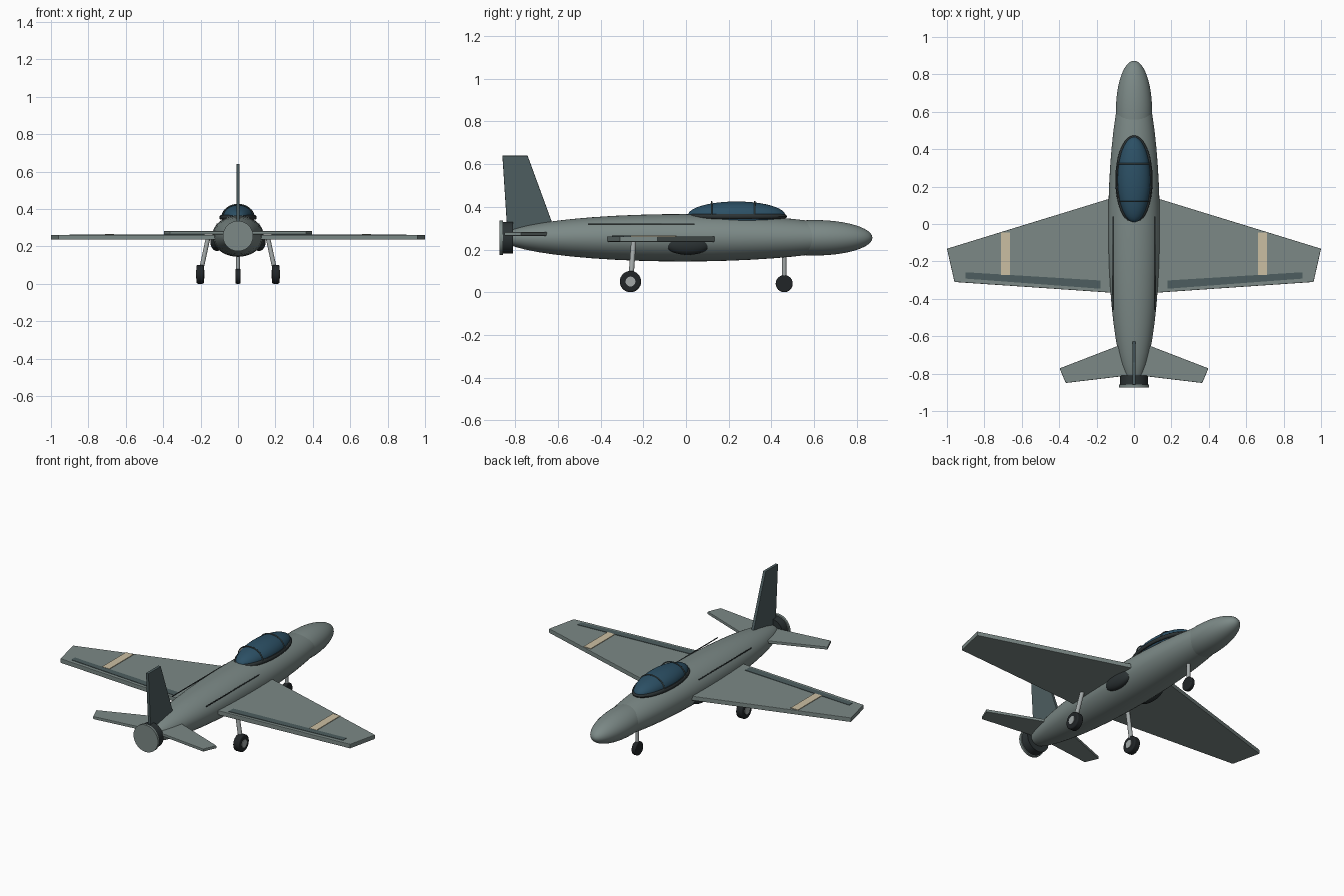
import bpy, bmesh, math
from mathutils import Vector

if "Cube" in bpy.data.objects:
    bpy.data.objects.remove(bpy.data.objects["Cube"])


def mat(name, rgb):
    m = bpy.data.materials.new(name)
    m.diffuse_color = (*rgb, 1)
    m.use_nodes = True
    m.node_tree.nodes["Principled BSDF"].inputs["Base Color"].default_value = m.diffuse_color
    return m


BODY = mat("body_paint", (0.20, 0.25, 0.24))
FIN = mat("control_surface_paint", (0.075, 0.11, 0.115))
DARK = mat("dark_metal", (0.025, 0.033, 0.035))
RUBBER = mat("rubber", (0.015, 0.018, 0.02))
GLASS = mat("canopy_glass", (0.025, 0.08, 0.13))
CREAM = mat("cream_marking", (0.6, 0.52, 0.36))
METAL = mat("light_metal", (0.36, 0.39, 0.39))


def finish(name, material, smooth=True):
    o = bpy.context.object
    o.name = name
    o.data.materials.append(material)
    bpy.ops.object.transform_apply(location=False, rotation=True, scale=True)
    if smooth:
        bpy.ops.object.shade_smooth_by_angle(angle=math.radians(40))
    return o


def ellipsoid(name, loc, radii, material):
    # poles lie along the y axis
    bpy.ops.mesh.primitive_uv_sphere_add(segments=40, ring_count=24, radius=1,
                                         rotation=(math.pi / 2, 0, 0))
    bpy.ops.object.transform_apply(rotation=True)
    o = bpy.context.object
    o.location, o.scale = loc, radii
    return finish(name, material)


def rod(name, a, b, r, material, bevel=0.0, verts=32):
    a, b = Vector(a), Vector(b)
    d = b - a
    bpy.ops.mesh.primitive_cylinder_add(vertices=verts, radius=r, depth=d.length,
                                        location=(a + b) / 2)
    o = bpy.context.object
    o.rotation_euler = d.to_track_quat('Z', 'Y').to_euler()
    finish(name, material)
    if bevel:
        m = o.modifiers.new("bevel", 'BEVEL')
        m.width, m.segments = bevel, 3
    return o


def slab(name, pts, axis, lo, hi, material, bevel=0.0):
    # flat outline extruded along z (plan view) or x (side view)
    bm = bmesh.new()
    place = (lambda p, t: (p[0], p[1], t)) if axis == 'z' else (lambda p, t: (t, p[0], p[1]))
    f = bm.faces.new([bm.verts.new(place(p, lo)) for p in pts])
    ext = bmesh.ops.extrude_face_region(bm, geom=[f])
    shift = Vector((0, 0, hi - lo)) if axis == 'z' else Vector((hi - lo, 0, 0))
    bmesh.ops.translate(bm, vec=shift,
                        verts=[g for g in ext['geom'] if isinstance(g, bmesh.types.BMVert)])
    bmesh.ops.recalc_face_normals(bm, faces=bm.faces)
    me = bpy.data.meshes.new(name)
    bm.to_mesh(me)
    bm.free()
    o = bpy.data.objects.new(name, me)
    bpy.context.collection.objects.link(o)
    me.materials.append(material)
    if bevel:
        m = o.modifiers.new("bevel", 'BEVEL')
        m.width, m.segments = bevel, 2
    return o


# fuselage and nose
ellipsoid("fuselage", (0, -0.015, 0.255), (0.138, 0.85, 0.111), BODY)
ellipsoid("nose", (0, 0.603, 0.255), (0.097, 0.27, 0.083), BODY)

# exhaust nozzle and end plate
rod("exhaust_nozzle", (0, -0.81, 0.255), (0, -0.86, 0.255), 0.074, DARK)
rod("exhaust_plate", (0, -0.858, 0.255), (0, -0.873, 0.255), 0.081, BODY)

# canopy, its rim and two frame bows
ellipsoid("canopy", (0, 0.237, 0.36), (0.088, 0.228, 0.065), GLASS)
bpy.ops.mesh.primitive_torus_add(major_segments=48, minor_segments=10, major_radius=1,
                                 minor_radius=0.1, location=(0, 0.237, 0.355))
bpy.context.object.scale = (0.091, 0.215, 0.12)
finish("canopy_rim", DARK)
for i, y in enumerate((0.12, 0.322)):
    c = bpy.data.curves.new("canopy_bow", 'CURVE')
    c.dimensions, c.bevel_depth, c.bevel_resolution = '3D', 0.0035, 2
    s = c.splines.new('POLY')
    s.points.add(20)
    for k, p in enumerate(s.points):
        a = math.pi * k / 20
        p.co = (0.082 * math.cos(a), y, 0.358 + 0.066 * math.sin(a), 1)
    c.materials.append(FIN)
    bpy.context.collection.objects.link(bpy.data.objects.new(f"canopy_bow_{i + 1}", c))

# vertical tail fin
slab("tail_fin", [(-0.612, 0.285), (-0.742, 0.64), (-0.86, 0.64), (-0.837, 0.285)],
     'x', -0.009, 0.009, FIN, 0.003)

wing = [(0.05, 0.16), (1.0, -0.132), (0.96, -0.31), (0.05, -0.372)]
tail = [(0.03, -0.63), (0.398, -0.772), (0.365, -0.85), (0.03, -0.81)]
stripe = [(0.662, -0.045), (0.71, -0.045), (0.71, -0.272), (0.662, -0.272)]
flap = [(0.18, -0.302), (0.9, -0.258), (0.9, -0.292), (0.18, -0.346)]

for side, s in (("left", -1), ("right", 1)):
    def flip(pts):
        return [(s * x, y) for x, y in pts]

    # wings with flap and stripe, tailplanes
    slab(side + "_wing", flip(wing), 'z', 0.236, 0.262, BODY, 0.003)
    slab(side + "_wing_flap", flip(flap), 'z', 0.255, 0.2645, FIN)
    slab(side + "_wing_stripe", flip(stripe), 'z', 0.255, 0.2655, CREAM)
    slab(side + "_tailplane", flip(tail), 'z', 0.264, 0.281, BODY, 0.003)

    # side intake and panel line
    ellipsoid(side + "_intake", (s * 0.112, 0.008, 0.225), (0.036, 0.105, 0.05), DARK)
    rod(side + "_panel_line", (s * 0.113, -0.46, 0.319), (s * 0.113, 0.04, 0.319),
        0.003, DARK, verts=8)

    # main landing gear
    rod(side + "_main_strut", (s * 0.16, -0.245, 0.245), (s * 0.2, -0.258, 0.06), 0.012, METAL)
    rod(side + "_main_wheel", (s * 0.182, -0.26, 0.05), (s * 0.222, -0.26, 0.05),
        0.05, RUBBER, 0.007)
    rod(side + "_main_hub", (s * 0.179, -0.26, 0.05), (s * 0.225, -0.26, 0.05), 0.023, METAL)

# nose landing gear
rod("nose_strut", (0, 0.46, 0.2), (0, 0.46, 0.06), 0.01, METAL)
rod("nose_wheel", (-0.013, 0.46, 0.04), (0.013, 0.46, 0.04), 0.04, RUBBER, 0.005)
